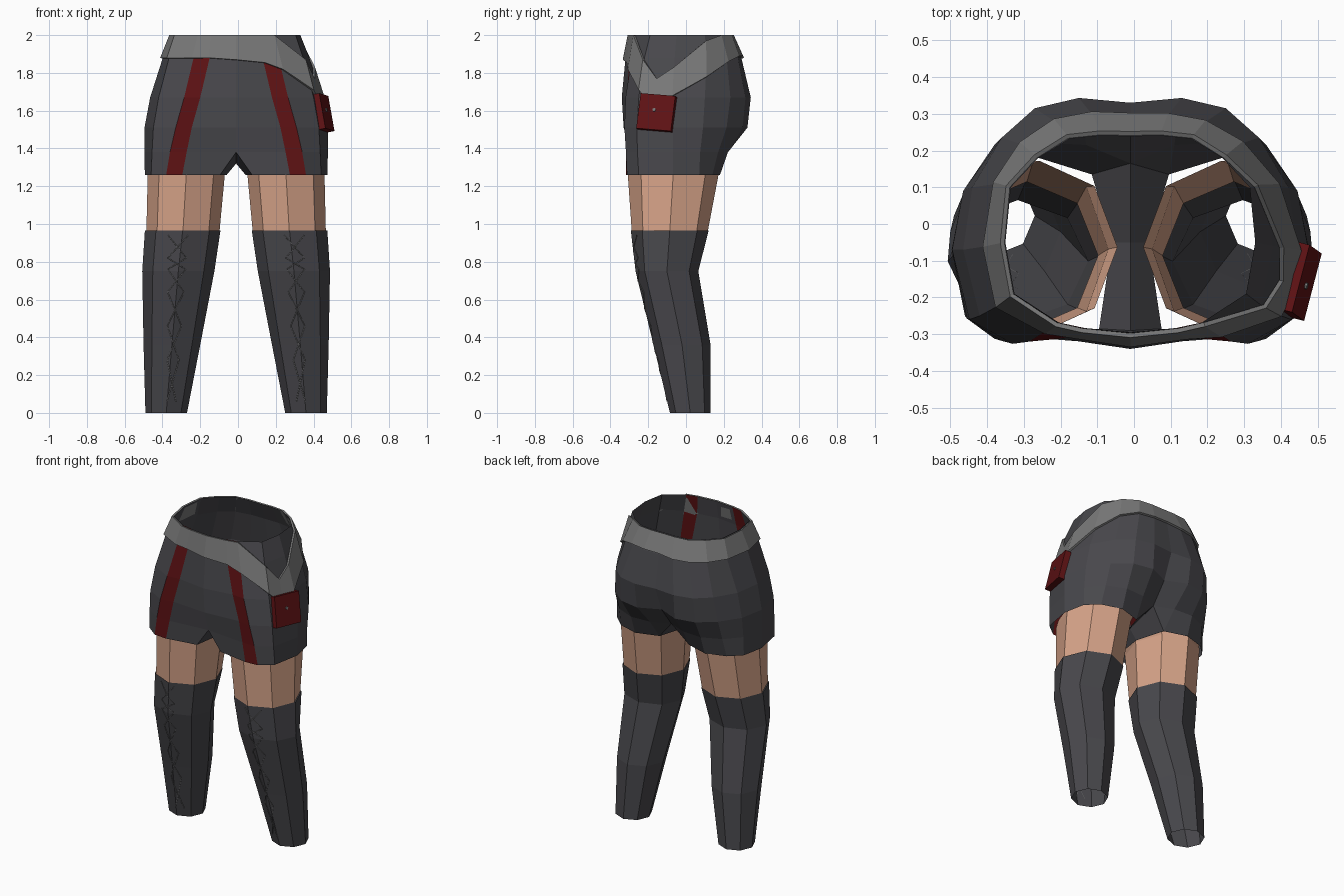
import bpy, bmesh, math
from mathutils import Vector

if "Cube" in bpy.data.objects:
    bpy.data.objects.remove(bpy.data.objects["Cube"])

CX = -0.01  # mirror plane of the body


def colour(name, rgb):
    m = bpy.data.materials.new(name)
    m.diffuse_color = (*rgb, 1)
    m.use_nodes = True
    m.node_tree.nodes["Principled BSDF"].inputs["Base Color"].default_value = m.diffuse_color
    return m


DARK = colour("charcoal cloth", (0.065, 0.064, 0.072))
SKIN = colour("skin", (0.68, 0.37, 0.25))
RED = colour("dark red", (0.115, 0.006, 0.007))
GREY = colour("belt grey", (0.19, 0.19, 0.19))


def make(name, verts, faces, mats, mirror=False, rule=None):
    """Mesh object with outward normals; rule(face number) picks the material."""
    bm = bmesh.new()
    vs = [bm.verts.new(v) for v in verts]
    for i, f in enumerate(faces):
        face = bm.faces.new([vs[k] for k in f])
        face.material_index = rule(i) if rule else 0
    bmesh.ops.recalc_face_normals(bm, faces=bm.faces)
    mid = sum((v.co for v in bm.verts), Vector()) / len(bm.verts)
    if mirror == "centre":
        mid.x = 0
    if sum(f.normal.dot(f.calc_center_median() - mid) * f.calc_area() for f in bm.faces) < 0:
        bmesh.ops.reverse_faces(bm, faces=bm.faces)
    me = bpy.data.meshes.new(name)
    bm.to_mesh(me)
    bm.free()
    for m in mats:
        me.materials.append(m)
    ob = bpy.data.objects.new(name, me)
    bpy.context.collection.objects.link(ob)
    ob.location.x = CX
    if mirror:
        mod = ob.modifiers.new("mirror", 'MIRROR')
        mod.use_clip = True
    return ob


# Shorts: half rings from front centre round the hip to back centre
RINGS = [
    (1.38, [(0, -.29), (.262, -.315), (.35, -.318), (.445, -.257), (.486, -.07),
            (.455, .075), (.37, .17), (.25, .222), (.12, .215), (0, .165)]),
    (1.51, [(0, -.33), (.235, -.312), (.32, -.326), (.438, -.26), (.485, -.07),
            (.455, .09), (.37, .215), (.265, .3), (.135, .325), (0, .265)]),
    (1.67, [(0, -.34), (.19, -.312), (.275, -.32), (.41, -.25), (.455, -.07),
            (.43, .1), (.35, .235), (.26, .315), (.14, .343), (0, .33)]),
    (1.88, [(0, -.32), (.14, -.3), (.225, -.288), (.355, -.22), (.388, -.06),
            (.36, .11), (.29, .215), (.2, .275), (.1, .293), (0, .293)]),
    (2.00, [(0, -.295), (.125, -.283), (.195, -.268), (.315, -.19), (.34, -.05),
            (.325, .1), (.25, .18), (.165, .232), (.08, .24), (0, .238)]),
]
HEM = [(.085, -.285), (.285, -.318), (.37, -.312), (.45, -.25), (.483, -.07),
       (.455, .07), (.38, .14), (.25, .18), (.105, .135)]
verts = [(x, y, 1.26) for x, y in HEM]
verts += [(.05, -.05, 1.26), (0, -.05, 1.32)]          # inner hem, crotch
base = len(verts)
for z, pts in RINGS:
    verts += [(x, y, z) for x, y in pts]
faces = [(i, i + 1, base + i + 1, base + i) for i in range(8)]
faces += [(8, base + 9, base + 8), (0, 9, 10, base), (9, 8, base + 9, 10)]
faces += [(base + r * 10 + i, base + r * 10 + i + 1, base + r * 10 + i + 11, base + r * 10 + i + 10)
          for r in range(4) for i in range(9)]
stripes = {i for i, f in enumerate(faces) if i == 1 or (i >= 11 and (i - 11) % 9 == 1)}
make("shorts", verts, faces, [DARK, RED], "centre", lambda i: int(i in stripes))


# Belt: band following the shorts, dipping at the right hip
def on_shorts(t, z, out=0.014):
    i = min(int(t), 8)
    k = next(k for k in range(4) if z <= RINGS[k + 1][0] + 1e-6)
    (z0, a), (z1, b) = RINGS[k], RINGS[k + 1]
    f = (z - z0) / (z1 - z0)
    lo = Vector(a[i]).lerp(Vector(a[i + 1]), t - i)
    hi = Vector(b[i]).lerp(Vector(b[i + 1]), t - i)
    p = lo.lerp(hi, f)
    p += p.normalized() * out
    return p


BELT = [(0, 1.87, 2), (1, 1.855, 2), (2, 1.82, 2), (3, 1.71, 1.87), (3.5, 1.62, 1.77),
        (4, 1.68, 1.83), (5, 1.78, 1.97), (6, 1.86, 2), (7, 1.89, 2), (8, 1.89, 2), (9, 1.89, 2)]
loop = [(1, t, a, b) for t, a, b in BELT] + [(-1, t, 1.88, 2) for t in range(8, 0, -1)]
verts = []
for side, t, a, b in loop:
    for z in (a, b):
        p = on_shorts(t, z)
        verts.append((side * p.x, p.y, z))
n = len(loop)
belt = make("belt", verts, [(2 * i, 2 * ((i + 1) % n), 2 * ((i + 1) % n) + 1, 2 * i + 1)
                            for i in range(n)], [GREY])
mod = belt.modifiers.new("thickness", 'SOLIDIFY')
mod.thickness = 0.012

# Legs: open eight-sided tubes given as z, x range, y range
THIGH = [(.96, .088, .475, -.287, .115), (1.26, .06, .468, -.308, .172), (1.31, .035, .46, -.298, .172)]
BOOT = [(0, .26, .48, -.085, .13), (.36, .19, .49, -.172, .13),
        (.75, .115, .497, -.267, .065), (.965, .083, .483, -.292, .12)]


def tube(name, rows, mat):
    verts = []
    for z, x0, x1, y0, y1 in rows:
        for k in range(8):
            a = k * math.pi / 4
            verts.append(((x0 + x1) / 2 + (x1 - x0) / 2 * math.cos(a),
                          (y0 + y1) / 2 + (y1 - y0) / 2 * math.sin(a), z))
    faces = [(r * 8 + k, r * 8 + (k + 1) % 8, r * 8 + 8 + (k + 1) % 8, r * 8 + 8 + k)
             for r in range(len(rows) - 1) for k in range(8)]
    make(name, verts, faces, [mat], True)


tube("thighs", THIGH, SKIN)
tube("boots", BOOT, DARK)


# Laces: two crossing zigzags on the front of each boot
def boot_front(x, z):
    for a, b in zip(BOOT, BOOT[1:]):
        if a[0] <= z <= b[0]:
            f = (z - a[0]) / (b[0] - a[0])
            _, x0, x1, y0, y1 = [p + (q - p) * f for p, q in zip(a, b)]
            d = abs(x - (x0 + x1) / 2) / (.3536 * (x1 - x0))
            return y0 + d * .1464 * (y1 - y0)


for side in (1, -1):
    cu = bpy.data.curves.new("laces", 'CURVE')
    cu.dimensions = '3D'
    cu.bevel_depth = 0.0022
    cu.bevel_resolution = 0
    cu.materials.append(GREY)
    for sign in (1, -1):
        pts = []
        zs = [.94, .82, .76, .64, .46, .28, .06]
        for j, z in enumerate(zs):
            x = .305 + .04 * (1 - z) + sign * (-1) ** j * (.022 + .033 * z)
            if j:   # extra points keep the lace on the surface
                px, pz = pts[-1][0], pts[-1][2]
                for f in (.25, .5, .75):
                    mx, mz = px + (x - px) * f, pz + (z - pz) * f
                    pts.append((mx, boot_front(mx, mz) - .002, mz))
            pts.append((x, boot_front(x, z) - .002, z))
        sp = cu.splines.new('POLY')
        sp.points.add(len(pts) - 1)
        for p, (x, y, z) in zip(sp.points, pts):
            p.co = (side * x, y, z, 1)
    ob = bpy.data.objects.new("laces_" + ("right" if side > 0 else "left"), cu)
    ob.location.x = CX
    bpy.context.collection.objects.link(ob)

# Hip pouch with a small button
bpy.ops.mesh.primitive_cube_add(size=1, location=(.449, -.155, 1.588))
pouch = bpy.context.object
pouch.name = "pouch"
pouch.scale = (.045, .19, .19)
pouch.rotation_euler = (-.08, -.2, -.24)
pouch.data.materials.append(RED)
bpy.context.view_layer.update()
bpy.ops.mesh.primitive_cylinder_add(vertices=8, radius=.009, depth=.008,
                                    location=pouch.matrix_world @ Vector((.55, -.05, .06)))
button = bpy.context.object
button.name = "pouch_button"
button.rotation_euler = (0, math.pi / 2 - .2, -.24)
button.data.materials.append(GREY)
